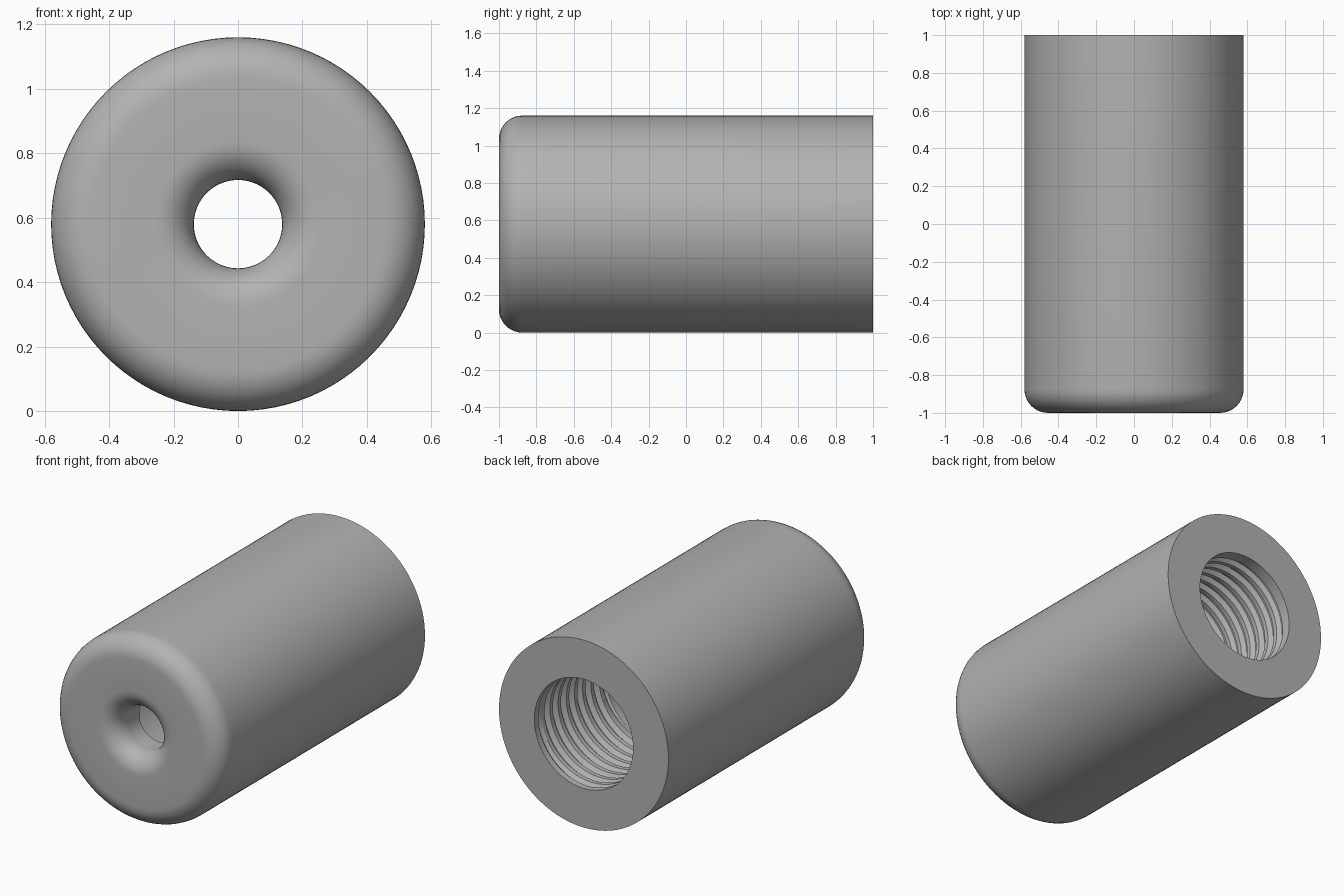
import bpy
import bmesh
from math import sin, cos, pi, tau, radians

SEG = 96                     # sides around the axis
R, HOLE, BORE = 0.58, 0.137, 0.338
PITCH, DEPTH = 0.08, 0.025   # internal thread
T0, T1 = 0.30, 0.96          # threaded stretch of the bore
FLOOR = -0.77                # inner end of the wide bore

old = bpy.data.objects.get("Cube")
if old:
    bpy.data.objects.remove(old, do_unlink=True)

steel = bpy.data.materials.new("grey_steel")
steel.use_nodes = True
grey = (0.45, 0.45, 0.45, 1)
steel.diffuse_color = grey
steel.node_tree.nodes["Principled BSDF"].inputs["Base Color"].default_value = grey


def point(r, y, a):
    return (r * cos(a), y, R + r * sin(a))


def arc(cr, cy, rad, a0, a1, n=10):
    """Fillet points (radius, y) between two angles in degrees."""
    angles = [radians(a0 + (a1 - a0) * i / n) for i in range(n + 1)]
    return [(cr + rad * cos(a), cy + rad * sin(a)) for a in angles]


def skin(bm, rows):
    """Quads between successive rows of vertices."""
    for a, b in zip(rows, rows[1:]):
        for i in range(len(a) - 1):
            bm.faces.new((a[i], a[i + 1], b[i + 1], b[i]))


def lathe(bm, profile):
    angles = [tau * i / SEG for i in range(SEG + 1)]
    skin(bm, [[bm.verts.new(point(r, y, a)) for a in angles] for r, y in profile])


def finish(bm, name):
    bmesh.ops.remove_doubles(bm, verts=bm.verts, dist=0.0002)
    bmesh.ops.dissolve_degenerate(bm, edges=bm.edges, dist=0.0001)
    bmesh.ops.recalc_face_normals(bm, faces=bm.faces)
    mesh = bpy.data.meshes.new(name)
    bm.to_mesh(mesh)
    bm.free()
    mesh.materials.append(steel)
    obj = bpy.data.objects.new(name, mesh)
    bpy.context.collection.objects.link(obj)
    bpy.ops.object.select_all(action='DESELECT')
    obj.select_set(True)
    bpy.context.view_layer.objects.active = obj
    bpy.ops.object.shade_smooth_by_angle(angle=radians(30))
    return obj


# Sleeve: plain bore, floor, flared hole, rounded nose, outer wall, rear face
FIL, FLARE = 0.125, 0.12
bm = bmesh.new()
lathe(bm, [(BORE, T0), (BORE, FLOOR), (HOLE, FLOOR)]
      + arc(HOLE + FLARE, FLARE - 1, FLARE, 180, 270)
      + arc(R - FIL, FIL - 1, FIL, 270, 360)
      + [(R, 1), (BORE, 1), (BORE, T1)])

# Internal thread: grooves on a helix, trimmed flat at both ends
shape = [(0, 0), (0.35, 0), (0.6, DEPTH), (0.75, DEPTH)]
turns = int((T1 - T0) / PITCH) + 3
rows = []
for k in range(turns):
    for u, d in shape:
        row = []
        for i in range(SEG + 1):
            a = tau * i / SEG
            y = T0 + PITCH * (k + u - 1.5 + i / SEG)
            inside = min(y - T0, T1 - y)
            groove = d * max(0, min(1, inside / (PITCH * 0.4)))
            row.append(bm.verts.new(point(BORE + groove, max(T0, min(T1, y)), a)))
        rows.append(row)
skin(bm, rows)
finish(bm, "threaded_sleeve")
